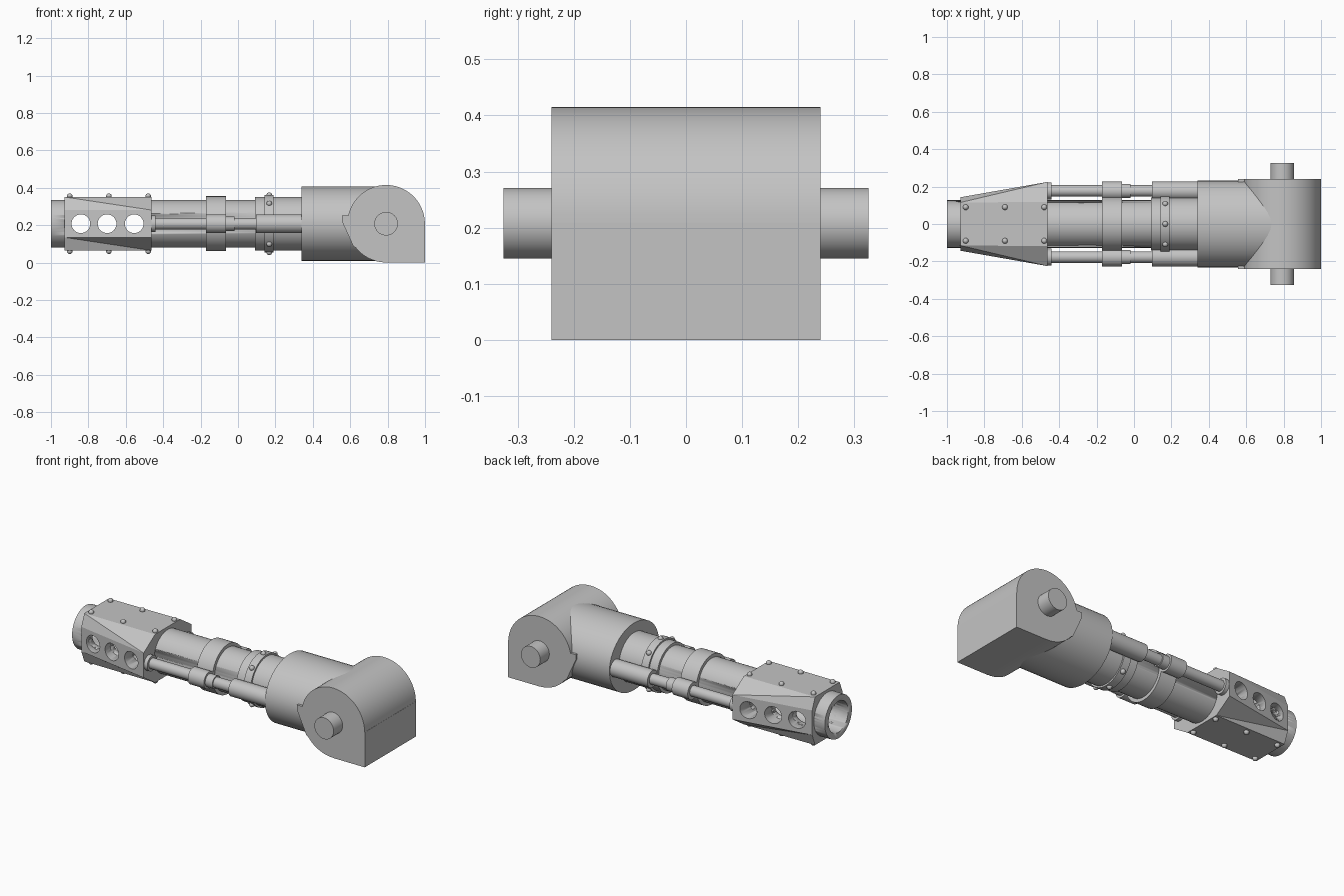
import bpy, bmesh
from math import pi, cos, sin, radians
from mathutils import Matrix, Vector

if "Cube" in bpy.data.objects:
    bpy.data.objects.remove(bpy.data.objects["Cube"])

AXIS_Z = 0.208
ROD_Y = 0.177
steel = bpy.data.materials.new("grey_steel")
steel.use_nodes = True
GREY = (0.55, 0.55, 0.55, 1)
steel.diffuse_color = GREY
steel.node_tree.nodes["Principled BSDF"].inputs["Base Color"].default_value = GREY


def make(name, bm, smooth=True):
    bmesh.ops.recalc_face_normals(bm, faces=bm.faces)
    me = bpy.data.meshes.new(name)
    bm.to_mesh(me)
    bm.free()
    me.materials.append(steel)
    ob = bpy.data.objects.new(name, me)
    bpy.context.collection.objects.link(ob)
    if smooth:
        bpy.ops.object.select_all(action='DESELECT')
        ob.select_set(True)
        bpy.context.view_layer.objects.active = ob
        bpy.ops.object.shade_smooth_by_angle(angle=radians(30))
    return ob


def add_cyl(bm, axis, centre, r, length, r2=None, segs=48):
    """Cylinder along X or Y; r2 flattens it along Z."""
    turn = Matrix.Rotation(pi / 2, 4, 'Y' if axis == 'X' else 'X')
    squash = Matrix.Diagonal((1, 1, (r2 or r) / r, 1))
    bmesh.ops.create_cone(bm, cap_ends=True, segments=segs, radius1=r, radius2=r,
                          depth=length, matrix=Matrix.Translation(centre) @ squash @ turn)


def tube_x(name, x0, x1, r, y=0, r2=None):
    bm = bmesh.new()
    add_cyl(bm, 'X', ((x0 + x1) / 2, y, AXIS_Z), r, x1 - x0, r2)
    return make(name, bm)


def cut(ob, cutter):
    mod = ob.modifiers.new("cut", 'BOOLEAN')
    mod.operation = 'DIFFERENCE'
    mod.solver = 'EXACT'
    mod.object = cutter
    cutter.hide_render = True
    cutter.hide_viewport = True
    cutter.display_type = 'WIRE'


# Barrel, bands and body
barrel = tube_x("barrel", -1, 0.36, 0.127)
tube_x("clamp_band", -0.17, -0.065, 0.147)
tube_x("recoil_collar", 0.09, 0.36, 0.143)
tube_x("rivet_ring", 0.143, 0.19, 0.153)
tube_x("main_sleeve", 0.34, 0.77, 0.232, r2=0.199)

# Recoil rods on both sides
for side, s in (("left", 1), ("right", -1)):
    for part, x0, x1, r in (("rod", -0.48, 0.1, 0.031), ("rod_flange", -0.465, -0.44, 0.045),
                            ("rod_clamp", -0.17, -0.065, 0.05), ("rod_sleeve", -0.07, -0.018, 0.038),
                            ("recoil_cylinder", 0.095, 0.36, 0.05)):
        tube_x(f"{side}_{part}", x0, x1, r, s * ROD_Y)

# Muzzle brake: tapered eight-sided block with split corner facets
bm = bmesh.new()
rings = []
for x, side_y, top_y in ((-0.928, 0.143, 0.115), (-0.462, 0.225, 0.118)):
    ring = {}
    for sy in (1, -1):
        for sz in (1, -1):
            ring["flat", sy, sz] = bm.verts.new((x, sy * top_y, AXIS_Z + sz * 0.143))
            ring["side", sy, sz] = bm.verts.new((x, sy * side_y, AXIS_Z + sz * 0.073))
    rings.append(ring)
a, b = rings
loop = [("flat", 1, 1), ("side", 1, 1), ("side", 1, -1), ("flat", 1, -1),
        ("flat", -1, -1), ("side", -1, -1), ("side", -1, 1), ("flat", -1, 1)]
for ring in rings:
    bm.faces.new([ring[k] for k in loop])
for k, m in zip(loop, loop[1:] + loop[:1]):
    if k[0] == m[0]:
        bm.faces.new((a[k], a[m], b[m], b[k]))
        continue
    start = "flat" if k[2] > 0 else "side"
    p, q = (k, m) if k[0] == start else (m, k)
    bm.faces.new((a[p], b[p], b[q]))
    bm.faces.new((a[p], b[q], a[q]))
brake = make("muzzle_brake", bm, smooth=False)

# Bore and side vents
bore = tube_x("bore_cutter", -1.1, -0.4, 0.092)
bm = bmesh.new()
for x in (-0.84, -0.7, -0.555):
    add_cyl(bm, 'Y', (x, 0, AXIS_Z), 0.05, 0.8, segs=32)
vents = make("vent_cutter", bm)
for ob in (barrel, brake):
    cut(ob, bore)
    cut(ob, vents)

# Rivets on the brake and around the ring
bm = bmesh.new()
spots = [Vector((x, y, AXIS_Z + sz * 0.147)) for x in (-0.9, -0.69, -0.48)
         for y in (-0.09, 0.09) for sz in (1, -1)]
spots += [Vector((0.167, 0.153 * cos(i * pi / 4), AXIS_Z + 0.153 * sin(i * pi / 4))) for i in range(8)]
for p in spots:
    bmesh.ops.create_uvsphere(bm, u_segments=16, v_segments=8, radius=0.015,
                              matrix=Matrix.Translation(p))
make("rivets", bm)

# Breech block: round housing with square rear foot and front lip
CX, R = 0.792, 0.207
arc = [(CX + R * cos(radians(d)), AXIS_Z + R * sin(radians(d))) for d in range(0, 169, 4)]
low = [(CX + R * cos(radians(d)), AXIS_Z + R * sin(radians(d))) for d in range(218, 271, 4)]
lip = [(0.585, 0.252), (0.555, 0.252), (0.555, 0.222), (0.617, 0.087)]
foot = [(CX, 0), (1, 0), (1, AXIS_Z)]
bm = bmesh.new()
face = bm.faces.new([bm.verts.new((x, -0.24, z)) for x, z in arc + lip + low + foot])
out = bmesh.ops.extrude_face_region(bm, geom=[face])
bmesh.ops.translate(bm, vec=(0, 0.48, 0),
                    verts=[v for v in out["geom"] if isinstance(v, bmesh.types.BMVert)])
make("breech_block", bm)

# Trunnion pin
bm = bmesh.new()
add_cyl(bm, 'Y', (CX, 0, AXIS_Z), 0.063, 0.65)
make("trunnion", bm)
